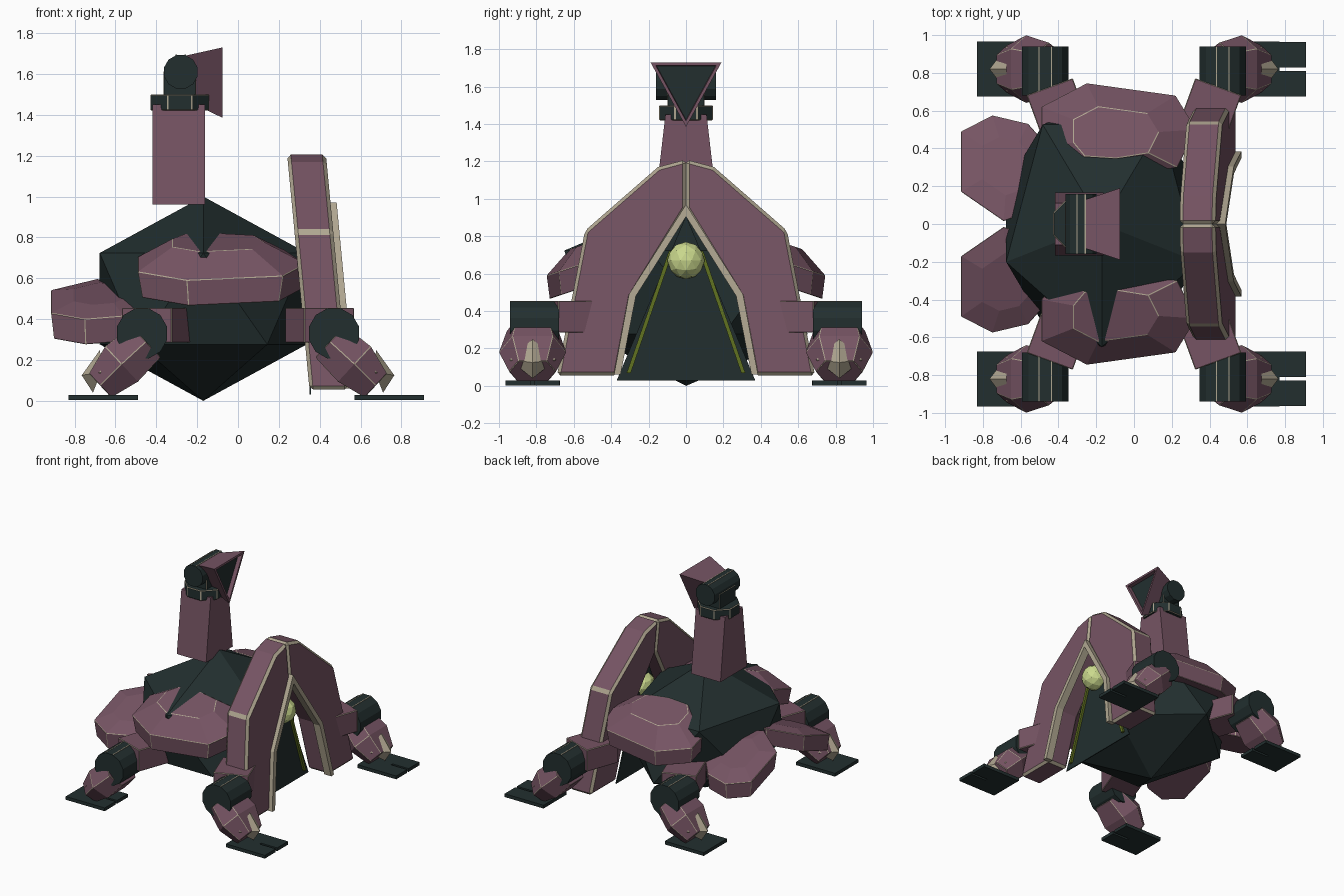
import bpy, bmesh, math
from mathutils import Matrix

if "Cube" in bpy.data.objects:
    bpy.data.objects.remove(bpy.data.objects["Cube"])


def material(name, rgb):
    m = bpy.data.materials.new(name)
    m.diffuse_color = (*rgb, 1)
    m.use_nodes = True
    m.node_tree.nodes["Principled BSDF"].inputs["Base Color"].default_value = m.diffuse_color
    return m


PLUM = material("plum_armor", (0.18, 0.088, 0.125))
DARK = material("dark_metal", (0.016, 0.028, 0.028))
TAN = material("tan_trim", (0.43, 0.38, 0.28))
LIME = material("pale_lime", (0.60, 0.70, 0.27))
GREEN = material("moss_green", (0.12, 0.17, 0.015))


def finish(name, bm, mat, edge=0):
    """Turn a bmesh into an object; edge > 0 cuts tan chamfers of that width."""
    bmesh.ops.recalc_face_normals(bm, faces=bm.faces)
    me = bpy.data.meshes.new(name)
    bm.to_mesh(me)
    bm.free()
    ob = bpy.data.objects.new(name, me)
    bpy.context.collection.objects.link(ob)
    me.materials.append(mat)
    if edge:
        me.materials.append(TAN)
        b = ob.modifiers.new("edge_trim", 'BEVEL')
        b.width, b.segments, b.material = edge, 1, 1
        b.limit_method, b.angle_limit = 'ANGLE', math.radians(29)
    return ob


def loft(name, rings, mat, edge=0):
    """Skin equal-length rings of points and cap both ends."""
    bm = bmesh.new()
    vs = [[bm.verts.new(p) for p in r] for r in rings]
    n = len(rings[0])
    for a, b in zip(vs, vs[1:]):
        for i in range(n):
            j = (i + 1) % n
            bm.faces.new((a[i], a[j], b[j], b[i]))
    bm.faces.new(vs[0])
    bm.faces.new(vs[-1][::-1])
    return finish(name, bm, mat, edge)


def box(name, c, s, mat, turn=0, edge=0):
    bm = bmesh.new()
    bmesh.ops.create_cube(bm, size=1, matrix=Matrix.Translation(c)
                          @ Matrix.Rotation(turn, 4, 'Z') @ Matrix.Diagonal((*s, 1)))
    return finish(name, bm, mat, edge)


def drum(name, c, r, depth, sides, mat, axis='Y', edge=0):
    bm = bmesh.new()
    m = Matrix.Translation(c)
    if axis == 'Y':
        m = m @ Matrix.Rotation(math.pi / 2, 4, 'X')
    m = m @ Matrix.Rotation(math.pi / sides, 4, 'Z')
    bmesh.ops.create_cone(bm, cap_ends=True, segments=sides, radius1=r,
                          radius2=r, depth=depth, matrix=m)
    return finish(name, bm, mat, edge)


# Faceted core body
bm = bmesh.new()
bmesh.ops.create_icosphere(bm, subdivisions=1, radius=1,
                           matrix=Matrix.Translation((-0.17, 0, 0.5))
                           @ Matrix.Diagonal((0.596, 0.727, 0.5, 1))
                           @ Matrix.Rotation(-math.pi / 2, 4, 'Z'))
finish("core_body", bm, DARK)


# Armor plates: sloped slab with a shallow cap
def plate(name, outline, low_y, low_z, slope, dome, s):
    cx = sum(p[0] for p in outline) / len(outline)
    cy = sum(p[1] for p in outline) / len(outline)

    def ring(k, dz):
        pts = [(cx + (x - cx) * k, cy + (y - cy) * k) for x, y in outline]
        return [(x, s * y, low_z + slope * (low_y - y) + dz) for x, y in pts]
    loft(name, [ring(0.94, -0.13), ring(1, 0), ring(0.55, dome)], PLUM, 0.003)


FLANK = [(-0.49, 0.62), (-0.25, 0.745), (0.22, 0.68), (0.33, 0.5),
         (0.23, 0.3), (-0.08, 0.25), (-0.38, 0.27), (-0.49, 0.4)]
REAR = [(-0.915, 0.49), (-0.75, 0.575), (-0.56, 0.53), (-0.4, 0.35),
        (-0.45, 0.1), (-0.69, 0.015), (-0.915, 0.17)]


# Front arch profile (distance from middle, height), leaning back with height
def lean(z):
    return 0.545 - 0.095 * z


ARCH = [(0, 1.21), (0.15, 1.17), (0.54, 0.83), (0.69, 0.055),
        (0.37, 0.055), (0.29, 0.48), (0, 0.95)]
TRIM = [((0, 0.97), (0, 0.905)), ((0.305, 0.49), (0.268, 0.48)),
        ((0.385, 0.06), (0.35, 0.06))]

for s, side in ((-1, "front"), (1, "back")):
    plate(side + "_flank_plate", FLANK, 0.745, 0.59, 0.33, 0.1, s)
    plate(side + "_rear_plate", REAR, 0.575, 0.40, 0.35, 0.03, s)
    loft(side + "_arch_half", [[(lean(z) + d, s * y, z) for y, z in ARCH]
                               for d in (-0.19, 0)], PLUM, 0.018)
    loft(side + "_arch_inner_trim",
         [[(lean(z) + d, s * y, z) for (y, z), d in
           ((o, -0.03), (o, 0.03), (i, 0.03), (i, -0.03))] for o, i in TRIM], TAN)
    # Glowing line beside the door
    loft(side + "_door_line",
         [[(x, s * (y + d), z) for x, d in
           ((0.355, 0), (0.375, 0), (0.375, 0.022), (0.355, 0.022))]
          for y, z in ((0.07, 0.72), (0.295, 0.07))], GREEN)

# Door sheet and orb
loft("door_sheet", [[(x, -0.37, 0.03), (x, 0.37, 0.03), (x, 0, 0.91)]
                    for x in (0.35, 0.358)], DARK)
bm = bmesh.new()
bmesh.ops.create_icosphere(bm, subdivisions=2, radius=0.1,
                           matrix=Matrix.Translation((0.39, 0, 0.67)))
finish("door_orb", bm, LIME)


# Legs
def leg(sx, sy, tag):
    cy = sy * 0.82
    # hip block and knee drum
    box(tag + "_hip", (sx * 0.40, sy * 0.6, 0.37), (0.26, 0.27, 0.17), PLUM,
        -sx * sy * 0.35, 0.004)
    drum(tag + "_knee", (sx * 0.47, sy * 0.81, 0.33), 0.127, 0.26, 12, DARK)
    for d in (-0.033, 0.033):
        box(tag + "_knee_seam", (sx * 0.47 + d, sy * 0.81, 0.452),
            (0.007, 0.26, 0.004), TAN)
    # shin: six-sided gem running down and outward
    rings = []
    for x, z, w, t in ((0.45, 0.29, 0.14, 0.105), (0.57, 0.18, 0.18, 0.118),
                       (0.675, 0.075, 0.125, 0.08)):
        rings.append([(sx * (x + 0.68 * n * t), cy + k * w, z + 0.73 * n * t)
                      for k, n in ((1, 0), (0.6, 1), (-0.6, 1),
                                   (-1, 0), (-0.6, -1), (0.6, -1))])
    loft(tag + "_shin", rings, PLUM, 0.003)
    # pointed tan shin cap
    bm = bmesh.new()
    rim = [bm.verts.new((sx * x, cy + y, z)) for x, y, z in
           ((0.675, 0, 0.25), (0.67, 0.125, 0.14), (0.71, 0, 0.04), (0.67, -0.125, 0.14))]
    tip = bm.verts.new((sx * 0.765, cy, 0.125))
    for i in range(4):
        bm.faces.new((rim[i], rim[(i + 1) % 4], tip))
    bm.faces.new(rim)
    finish(tag + "_shin_cap", bm, TAN)
    # foot with two toes pointing the same way on every leg
    x0 = 0.57 if sx > 0 else -0.83
    box(tag + "_foot", (x0 + 0.1, cy, 0.016), (0.2, 0.29, 0.026), DARK)
    for d in (-0.077, 0.077):
        box(tag + "_toe", (x0 + 0.265, cy + d, 0.016), (0.15, 0.135, 0.026), DARK)


for sx, a in ((-1, "left"), (1, "right")):
    for sy, b in ((-1, "front"), (1, "back")):
        leg(sx, sy, b + "_" + a)

# Neck and collar
loft("neck", [[(-0.29 + a * 0.128, b * w, z) for a, b in
               ((-1, -1), (1, -1), (1, 1), (-1, 1))]
              for z, w in ((0.96, 0.167), (1.45, 0.11))], PLUM)
drum("neck_collar", (-0.285, 0, 1.46), 0.155, 0.08, 8, DARK, 'Z', 0.005)
# Head pivot
box("head_mount", (-0.285, 0, 1.55), (0.16, 0.2, 0.13), DARK, 0, 0.004)
drum("head_pivot", (-0.28, 0, 1.61), 0.085, 0.32, 12, DARK)
for d in (-0.022, 0.022):
    box("pivot_seam", (-0.28 + d, 0, 1.692), (0.006, 0.32, 0.004), TAN)

# Triangular head with a sunken dark face
head = loft("head", [[(-0.255, -0.13, 1.69), (-0.255, 0.13, 1.69), (-0.19, 0, 1.44)],
                     [(-0.075, -0.19, 1.73), (-0.075, 0.19, 1.73), (-0.075, 0, 1.385)]], PLUM)
head.data.materials.append(DARK)
bm = bmesh.new()
bm.from_mesh(head.data)
face = max(bm.faces, key=lambda f: f.calc_center_median().x)
bmesh.ops.inset_individual(bm, faces=[face], thickness=0.032, depth=0)
bmesh.ops.inset_individual(bm, faces=[face], thickness=0.006, depth=-0.03)
face.material_index = 1
bm.to_mesh(head.data)
bm.free()
